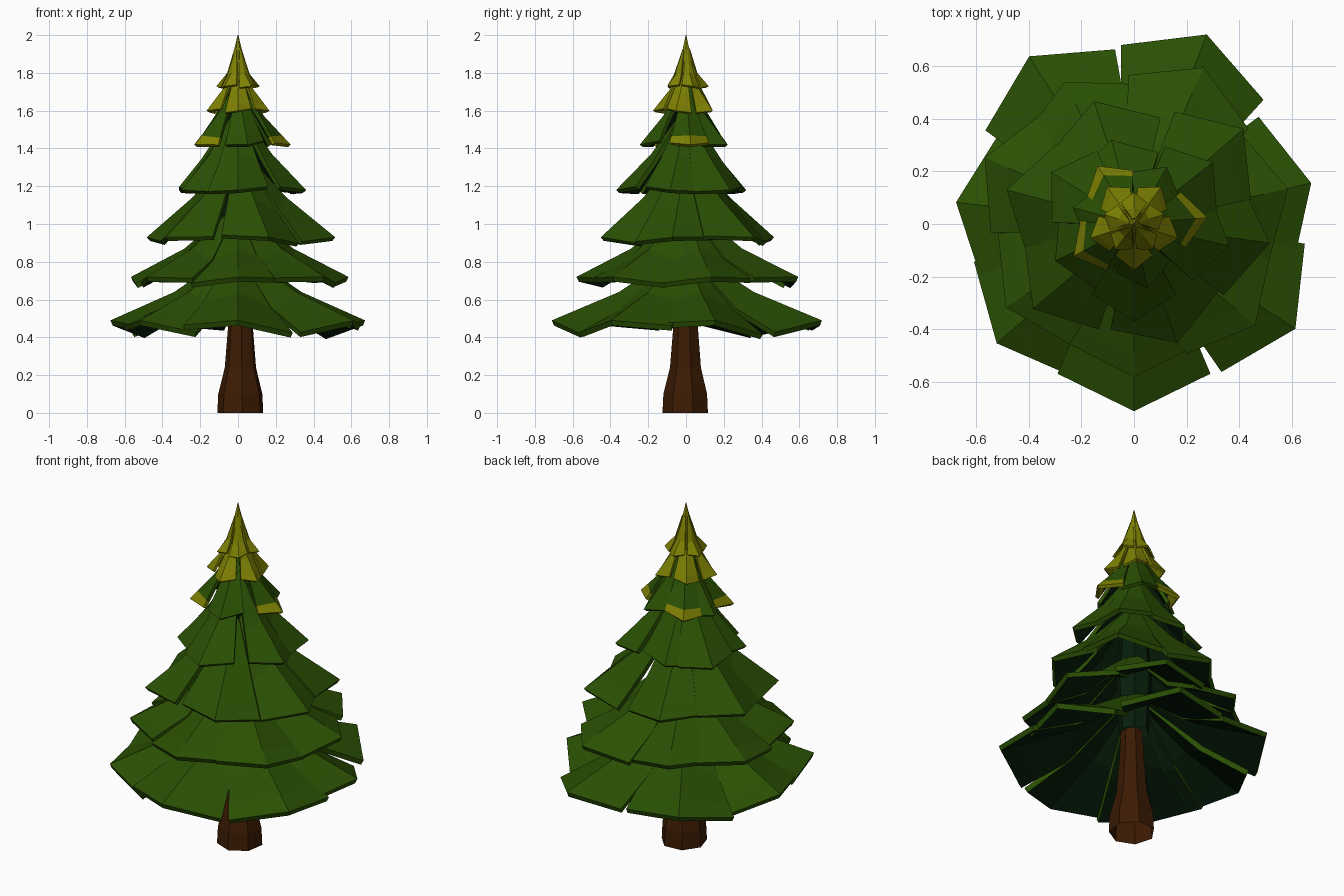
import bpy, bmesh
from math import radians
from mathutils import Vector, Matrix

if "Cube" in bpy.data.objects:
    bpy.data.objects.remove(bpy.data.objects["Cube"])


def material(name, rgb):
    mat = bpy.data.materials.new(name)
    mat.use_nodes = True
    mat.diffuse_color = (*rgb, 1)
    mat.node_tree.nodes["Principled BSDF"].inputs["Base Color"].default_value = (*rgb, 1)
    return mat


GREEN = material("needle green", (0.023, 0.08, 0.001))
YELLOW = material("young yellow", (0.21, 0.22, 0.001))
DARK = material("underside dark green", (0.002, 0.013, 0.003))
BARK = material("bark brown", (0.045, 0.011, 0.001))


def finish(name, bm, mats):
    mesh = bpy.data.meshes.new(name)
    bm.to_mesh(mesh)
    bm.free()
    for mat in mats:
        mesh.materials.append(mat)
    obj = bpy.data.objects.new(name, mesh)
    bpy.context.collection.objects.link(obj)
    return obj


def lathe(name, profile, sides, mat, turn=0, shift=0):
    """Faceted solid from (radius, height) rings, open underneath."""
    bm = bmesh.new()
    rings = []
    for r, z in profile:
        rings.append([bm.verts.new(Matrix.Rotation(radians(turn + 360 * i / sides), 3, 'Z')
                                   @ Vector((r, 0, z)) + Vector((shift, 0, 0)))
                      for i in range(sides)])
    for low, high in zip(rings, rings[1:]):
        for i in range(sides):
            j = (i + 1) % sides
            bm.faces.new((low[i], low[j], high[j], high[i]))
    bm.faces.new(rings[-1])
    finish(name, bm, [mat])


def branch_rows(r, lift, half, heights, drop, back):
    """Folded branch: rows of right edge, ridge, left edge from root to tip."""
    def row(x, z, width, setback, fall):
        return [Vector((x - setback * abs(s), s * width, z - fall * abs(s) + lift * s * width))
                for s in (-1, 0, 1)]
    tip_z, mid_z, root_z = heights
    root = row(0.02, root_z, half * 0.12, 0, 0.01)
    mid = row(r * 0.5, mid_z, half * 0.65, r * 0.04, half * 0.26)
    tip = row(r, tip_z, half, r * back, drop)
    band = [m.lerp(t, 0.68) for m, t in zip(mid, tip)]
    return [root, mid, band, tip]


def tier(name, leaves, half, heights, drop, back, thick, mats, banded=()):
    """Leaves are (angle, radius, sideways slope); undersides take the next material."""
    bm = bmesh.new()
    for angle, r, lift in leaves:
        spin = Matrix.Rotation(radians(angle), 3, 'Z')
        rows = [[bm.verts.new(spin @ p) for p in row]
                for row in branch_rows(r, lift, half, heights, drop, back)]
        for k, (a, b) in enumerate(zip(rows, rows[1:])):
            for i in (0, 1):
                face = bm.faces.new((a[i], b[i], b[i + 1], a[i + 1]))
                face.material_index = 2 if k == 2 and angle in banded else 0
    solid = finish(name, bm, mats).modifiers.new("thickness", 'SOLIDIFY')
    solid.thickness = thick
    solid.offset = -1
    solid.material_offset = 1


def ring(count, r, start):
    return [(start + 360 * i / count, r, 0.15 * (-1) ** i) for i in range(count)]


# Trunk and hidden heart of the crown
lathe("trunk", [(0.125, 0), (0.12, 0.1), (0.085, 0.24), (0.068, 0.45), (0.06, 0.62)],
      7, BARK, turn=-86, shift=0.014)
lathe("crown_core", [(0.08, 0.62), (0.1, 0.95), (0.07, 1.3), (0.02, 1.66)], 7, DARK)

# Branch tiers from bottom to top
LEAF = [GREEN, DARK, YELLOW]
tier("lowest_branches",
     [(-90, .71, -.07), (-33, .73, .06), (13, .69, -.1), (69, .77, .06),
      (122, .75, -.06), (173, .68, .08), (221, .69, -.06)],
     0.29, (0.49, 0.64, 0.86), 0.045, 0.2, 0.03, LEAF)
tier("lower_branches",
     [(-90, .58, .05), (-40, .6, -.06), (13, .6, .05), (66, .65, -.06),
      (116, .6, .06), (156, .62, -.06), (213, .58, .05)],
     0.25, (0.72, 0.87, 1.1), 0.02, 0.22, 0.028, LEAF)
tier("middle_branches",
     [(-70, .48, -.1), (-8, .52, .06), (41, .55, -.08), (108, .49, .08),
      (165, .5, -.06), (220, .5, .06)],
     0.22, (0.93, 1.14, 1.4), 0.01, 0.28, 0.026, LEAF)
tier("upper_branches",
     [(-90, .37, .08), (-13, .37, -.08), (38, .38, .08), (105, .33, -.1),
      (148, .37, .08), (205, .33, -.08)],
     0.16, (1.18, 1.37, 1.6), -0.005, 0.28, 0.024, LEAF)
tier("high_branches",
     [(5, .28, 0), (60, .25, .1), (122, .26, -.1), (165, .24, .1), (208, .26, -.1),
      (-78, .25, .1)],
     0.105, (1.42, 1.57, 1.74), -0.01, 0.33, 0.02, LEAF, banded=(5, 122, 208))
tier("yellow_branches", ring(5, 0.175, -90), 0.07, (1.6, 1.71, 1.85), 0, 0.32, 0.014, [YELLOW])
tier("top_branches", ring(5, 0.12, -54), 0.05, (1.73, 1.8, 1.93), 0, 0.32, 0.012, [YELLOW])

# Pointed tip
lathe("tree_tip", [(0.058, 1.75), (0.036, 1.86), (0.002, 2)], 6, YELLOW)
